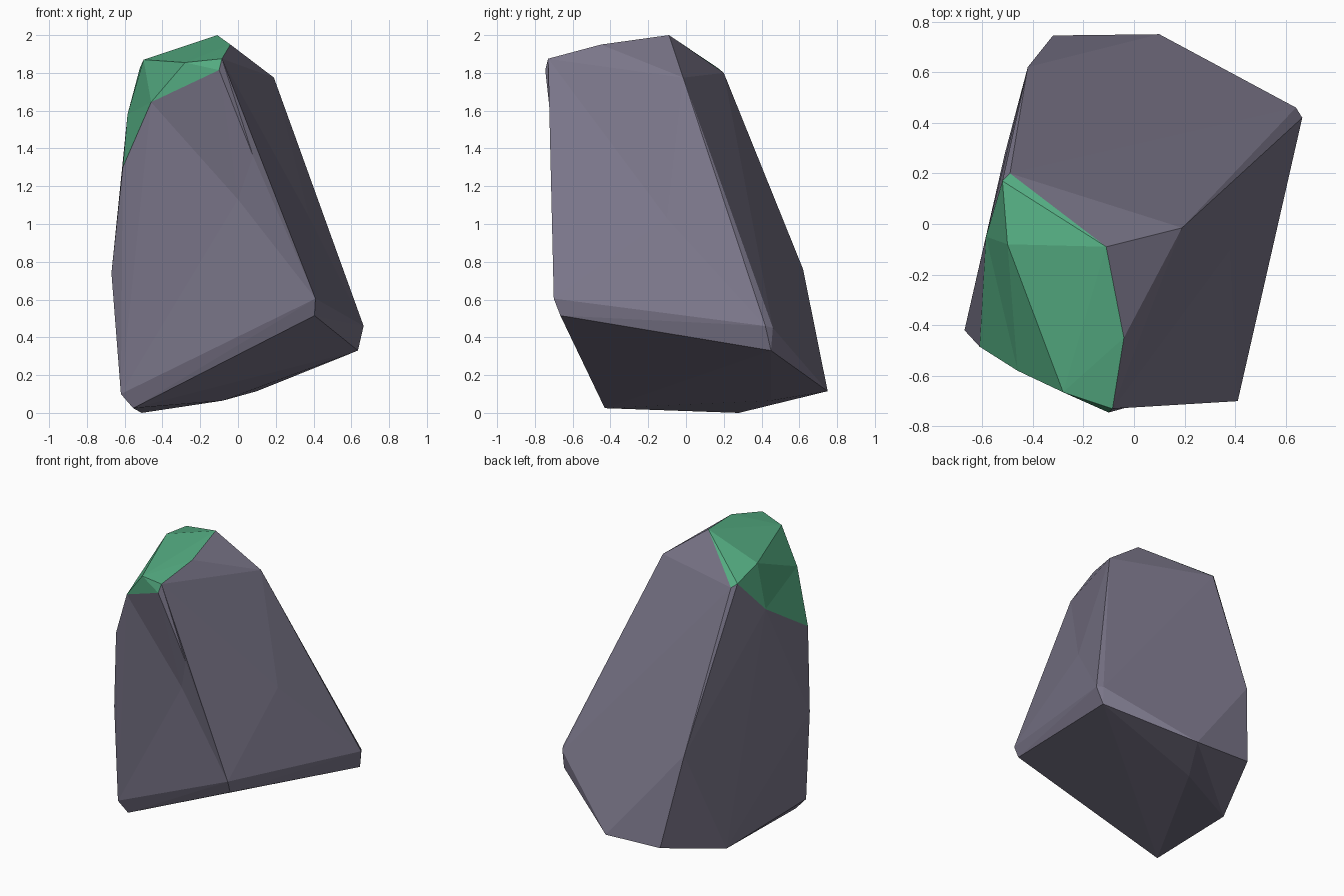
import bpy
import bmesh
from mathutils import Vector

old = bpy.data.objects.get("Cube")
if old:
    bpy.data.objects.remove(old, do_unlink=True)


def flat_material(name, colour):
    mat = bpy.data.materials.new(name)
    mat.use_nodes = True
    mat.diffuse_color = (*colour, 1)
    shader = mat.node_tree.nodes["Principled BSDF"]
    shader.inputs["Base Color"].default_value = (*colour, 1)
    shader.inputs["Roughness"].default_value = 0.9
    return mat


# Corners of the mossy cap
cap = {
    "peak": (-0.11, -0.09, 2.0),
    "shoulder": (-0.04, -0.45, 1.95),
    "brow": (-0.085, -0.73, 1.875),
    "brow_low": (-0.10, -0.745, 1.815),
    "brow_mid": (-0.28, -0.665, 1.855),
    "front_notch": (-0.46, -0.58, 1.645),
    "front_tip": (-0.61, -0.485, 1.30),
    "crest": (-0.50, -0.08, 1.87),
    "back_tip": (-0.52, 0.17, 1.825),
    "back_tip_inner": (-0.49, 0.20, 1.80),
    "side_notch": (-0.585, -0.05, 1.58),
}

# Corners of the bare stone
stone = {
    "top_corner": (0.19, -0.015, 1.775),
    "front_edge": (0.08, -0.695, 1.36),
    "front_foot": (0.41, -0.70, 0.605),
    "front_foot_low": (0.405, -0.665, 0.515),
    "side_foot": (0.665, 0.42, 0.46),
    "side_foot_back": (0.64, 0.46, 0.45),
    "side_foot_low": (0.635, 0.45, 0.33),
    "back_foot": (0.10, 0.75, 0.115),
    "back_foot_outer": (-0.32, 0.745, 0.13),
    "back_edge": (-0.42, 0.62, 0.76),
    "base_back": (-0.51, 0.28, 0.0),
    "base_front": (-0.555, -0.43, 0.025),
    "base_front_up": (-0.62, -0.45, 0.10),
    "belly": (-0.67, -0.42, 0.74),
    "underside": (-0.08, 0.45, 0.065),
    "front_dent": (0.0, -0.625, 1.13),
    "side_dent": (0.38, -0.10, 1.03),
}

# Shallow corners are raised while the skin is wrapped, then pressed back
raised = {
    "front_edge": (0.02, -0.075, 0),
    "front_dent": (0, -0.135, 0),
    "side_dent": (0.07, 0, 0),
    "front_notch": (-0.02, -0.04, 0),
    "front_tip": (-0.02, -0.015, 0),
    "brow": (0.01, -0.01, 0.01),
    "brow_low": (0, -0.025, 0),
    "back_tip": (-0.02, 0.01, 0.005),
    "side_notch": (-0.035, 0, 0),
}

# Wrap the boulder
bm = bmesh.new()
corners = {**cap, **stone}
verts = {name: bm.verts.new(Vector(co) + Vector(raised.get(name, (0, 0, 0))))
         for name, co in corners.items()}
bmesh.ops.convex_hull(bm, input=list(verts.values()))
for name, vert in verts.items():
    vert.co = corners[name]

# Paint the cap, leaving the stone that spans its two notches
names = {vert: name for name, vert in verts.items()}
spans = ({"brow_low", "front_tip"}, {"front_tip", "back_tip"})
for face in bm.faces:
    used = {names[v] for v in face.verts}
    mossy = used <= set(cap) and not any(span <= used for span in spans)
    face.material_index = int(mossy)
    face.smooth = False

loose = [v for v in bm.verts if not v.link_faces]
bmesh.ops.delete(bm, geom=loose, context="VERTS")
bmesh.ops.recalc_face_normals(bm, faces=bm.faces[:])

mesh = bpy.data.meshes.new("boulder")
bm.to_mesh(mesh)
bm.free()
mesh.materials.append(flat_material("grey_violet_stone", (0.195, 0.18, 0.25)))
mesh.materials.append(flat_material("green_moss", (0.09, 0.42, 0.225)))
boulder = bpy.data.objects.new("boulder", mesh)
bpy.context.collection.objects.link(boulder)
